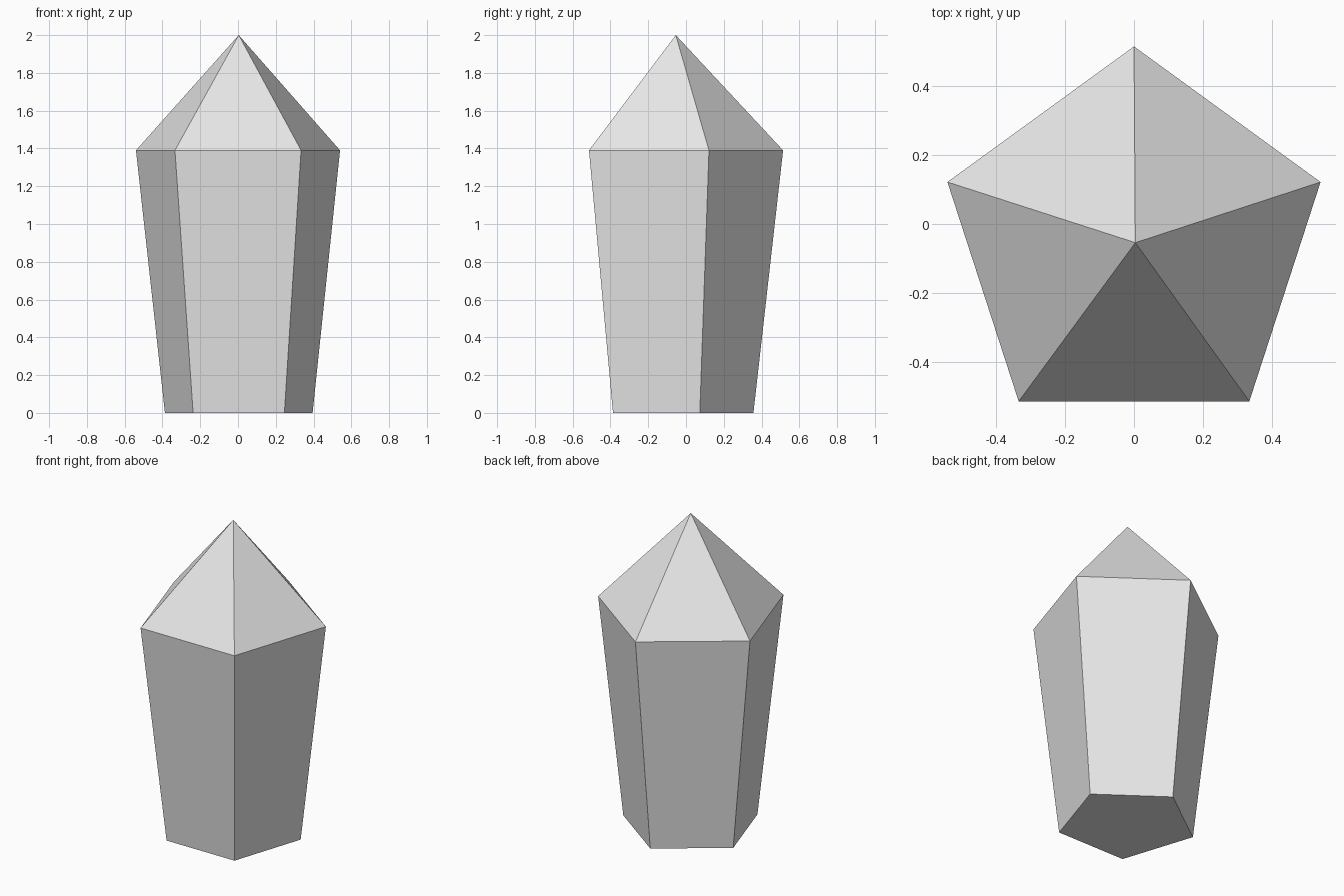
import bpy, bmesh, math

if "Cube" in bpy.data.objects:
    bpy.data.objects.remove(bpy.data.objects["Cube"])

# Plain light grey for the whole crystal
grey = bpy.data.materials.new("light_grey")
grey.diffuse_color = (0.8, 0.8, 0.8, 1)
grey.use_nodes = True
grey.node_tree.nodes["Principled BSDF"].inputs["Base Color"].default_value = grey.diffuse_color

SIDES = 5
CENTRE_Y = -0.054


def ring(bm, radius, z, cx):
    """Pentagon of vertices with one corner pointing to the back."""
    return [bm.verts.new((cx + radius * math.cos(a), CENTRE_Y + radius * math.sin(a), z))
            for a in (math.pi / 2 + 2 * math.pi * i / SIDES for i in range(SIDES))]


bm = bmesh.new()
base = ring(bm, 0.411, 0.0, 0.004)
shoulder = ring(bm, 0.568, 1.39, 0.0)
tip = bm.verts.new((0.004, CENTRE_Y, 2.0))

# Flat underside, flared shaft and pointed cap
bm.faces.new(base[::-1])
for i in range(SIDES):
    j = (i + 1) % SIDES
    bm.faces.new((base[i], base[j], shoulder[j], shoulder[i]))
    bm.faces.new((shoulder[i], shoulder[j], tip))
bmesh.ops.recalc_face_normals(bm, faces=bm.faces)

mesh = bpy.data.meshes.new("crystal")
bm.to_mesh(mesh)
bm.free()
mesh.materials.append(grey)
bpy.context.collection.objects.link(bpy.data.objects.new("crystal", mesh))
